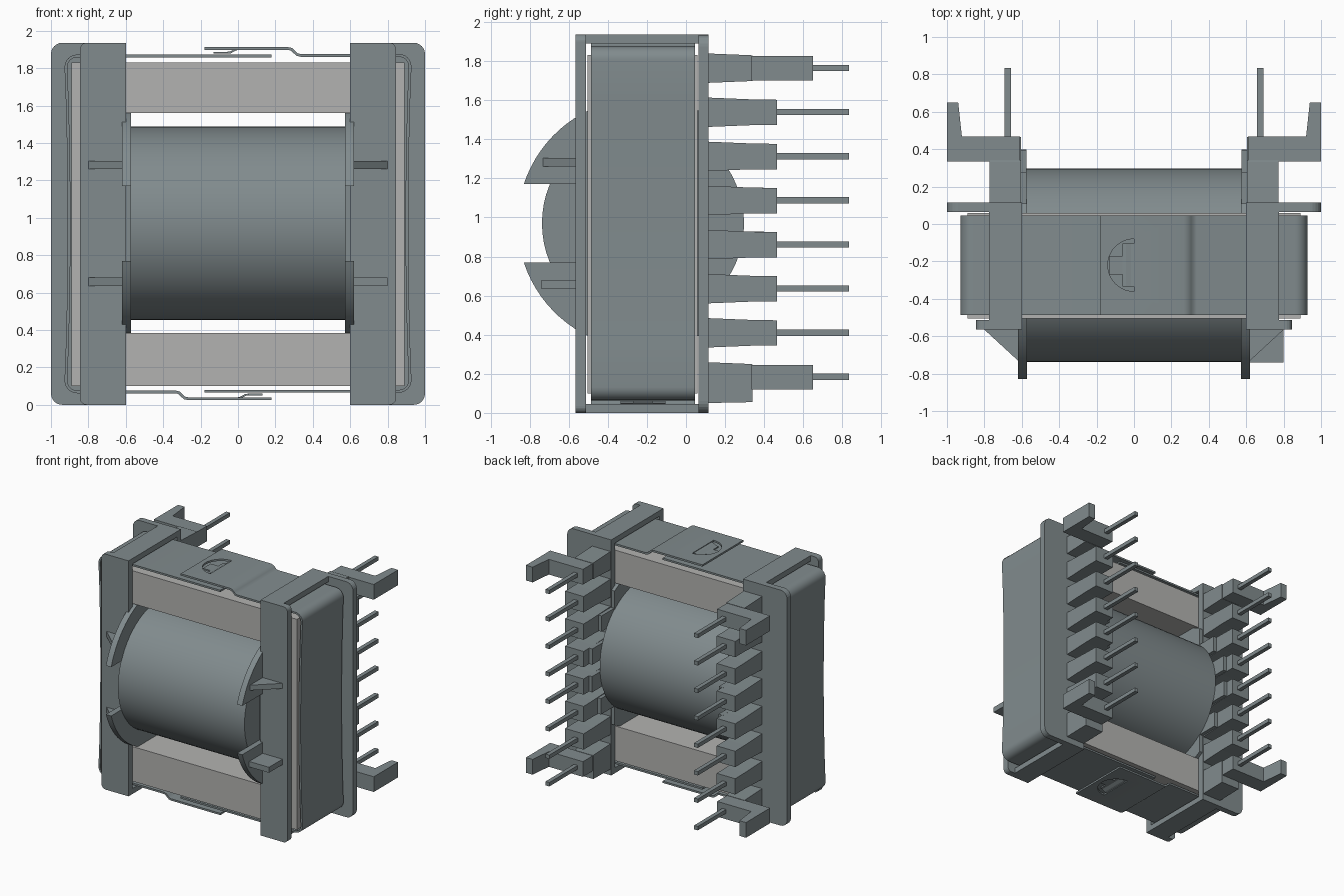
import bpy, bmesh, math
from mathutils import Vector

if "Cube" in bpy.data.objects:
    bpy.data.objects.remove(bpy.data.objects["Cube"], do_unlink=True)


def material(name, rgb):
    m = bpy.data.materials.new(name)
    m.use_nodes = True
    m.diffuse_color = (*rgb, 1)
    m.node_tree.nodes["Principled BSDF"].inputs["Base Color"].default_value = (*rgb, 1)
    return m


SLATE = material("slate grey", (0.22, 0.26, 0.27))
FERRITE = material("light ferrite grey", (0.45, 0.45, 0.44))
CY, CZ = -0.22, 0.97          # winding axis


def add_prism(bm, pts, axis, lo, hi):
    """Extrude a 2D outline along an axis."""
    place = {"x": lambda a, b, c: (c, a, b),
             "y": lambda a, b, c: (a, c, b),
             "z": lambda a, b, c: (a, b, c)}[axis]
    low = [bm.verts.new(place(a, b, lo)) for a, b in pts]
    high = [bm.verts.new(place(a, b, hi)) for a, b in pts]
    bm.faces.new(low)
    bm.faces.new(high[::-1])
    n = len(pts)
    for i in range(n):
        j = (i + 1) % n
        bm.faces.new((low[i], high[i], high[j], low[j]))


def add_box(bm, x, y, z):
    add_prism(bm, [(x[0], y[0]), (x[1], y[0]), (x[1], y[1]), (x[0], y[1])], "z", *z)


def finish(bm, name, mat, smooth=False):
    bmesh.ops.recalc_face_normals(bm, faces=bm.faces)
    me = bpy.data.meshes.new(name)
    bm.to_mesh(me)
    bm.free()
    ob = bpy.data.objects.new(name, me)
    bpy.context.collection.objects.link(ob)
    me.materials.append(mat)
    if smooth:
        bpy.ops.object.select_all(action="DESELECT")
        ob.select_set(True)
        bpy.context.view_layer.objects.active = ob
        bpy.ops.object.shade_smooth_by_angle(angle=math.radians(35))
    return ob


def arc(cx, cy, r, a0, a1, n):
    return [(cx + r * math.cos(math.radians(a0 + (a1 - a0) * i / n)),
             cy + r * math.sin(math.radians(a0 + (a1 - a0) * i / n))) for i in range(n + 1)]


def strip(path, t):
    """Give an open path a constant thickness."""
    p = [Vector(q) for q in path]
    left, right = [], []
    for i, q in enumerate(p):
        d = (p[min(i + 1, len(p) - 1)] - p[max(i - 1, 0)]).normalized()
        n = Vector((-d.y, d.x)) * t / 2
        left.append(tuple(q + n))
        right.append(tuple(q - n))
    return left + right[::-1]


# Winding
bm = bmesh.new()
add_prism(bm, arc(CY, CZ, 0.517, 0, 354.375, 63), "x", -0.575, 0.575)
finish(bm, "winding", SLATE, True)

# Ferrite core frame
bm = bmesh.new()
for z in ((0.10, 0.385), (1.56, 1.83)):
    add_box(bm, (-0.89, 0.89), (-0.505, 0.06), z)
for x in ((-0.89, -0.615), (0.615, 0.89)):
    add_box(bm, x, (-0.505, 0.06), (0.385, 1.56))
finish(bm, "ferrite_core", FERRITE)


def plate_outline(s, outer, r):
    pts = [(0.60, 0.0)] + arc(outer - r, r, r, -90, 0, 6)
    pts += arc(outer - r, 1.935 - r, r, 0, 90, 6) + [(0.60, 1.935)]
    return [(s * x, z) for x, z in pts]


PIN_Z = [0.185 + 0.2257 * i for i in range(8)]

for s, side in ((1, "left"), (-1, "right")):
    def span(a, b):
        return (min(s * a, s * b), max(s * a, s * b))

    # Bobbin end frame: front plate, back plate, top and bottom bridges
    bm = bmesh.new()
    add_prism(bm, plate_outline(s, 0.845, 0.035), "y", -0.565, -0.512)
    add_prism(bm, plate_outline(s, 1.0, 0.06), "y", 0.065, 0.115)
    for z in ((0.0, 0.045), (1.89, 1.935)):
        add_box(bm, span(0.60, 0.775), (-0.54, 0.09), z)
    finish(bm, side + "_bobbin_frame", SLATE)

    # Round winding flange, notched at the front
    bm = bmesh.new()
    outline = arc(CY, CZ, 0.642, 59, 161.8, 24) + [(-0.54, 1.17), (-0.54, 0.77)]
    outline += arc(CY, CZ, 0.642, 198.2, 301, 24)
    add_prism(bm, outline, "x", *span(0.572, 0.62))
    # Flange remnants behind the terminal blocks
    for z in PIN_Z[2:6]:
        far = max(abs(z - 0.065 - CZ), abs(z + 0.065 - CZ))
        reach = math.sqrt(0.642 ** 2 - far ** 2) + CY
        add_box(bm, span(0.575, 0.615), (0.10, reach), (z - 0.065, z + 0.065))
    finish(bm, side + "_winding_flange", SLATE, True)

    # Terminal blocks with tapered sides
    bm = bmesh.new()
    for i, z in enumerate(PIN_Z):
        low = 0.05 if i == 0 else z - 0.077
        low2 = 0.055 if i == 0 else z - 0.067
        end = 0.34 if i in (0, 7) else 0.465
        add_prism(bm, [(0.09, low), (0.335, low2), (end, low2),
                       (end, z + 0.063), (0.335, z + 0.065), (0.09, z + 0.075)],
                  "x", *span(0.605, 0.773))
    finish(bm, side + "_terminal_blocks", SLATE)

    # Corner stand-off feet
    bm = bmesh.new()
    foot = [(0.61, 0.335), (1.0, 0.335), (1.0, 0.65), (0.94, 0.65), (0.92, 0.467), (0.61, 0.467)]
    for z in (PIN_Z[0], PIN_Z[7]):
        add_prism(bm, [(s * x, y) for x, y in foot], "z", z - 0.065, z + 0.06)
    finish(bm, side + "_standoff_feet", SLATE)

    # Terminal pins
    bm = bmesh.new()
    for z in PIN_Z:
        add_box(bm, span(0.658, 0.692), (0.42, 0.835), (z - 0.016, z + 0.016))
    finish(bm, side + "_pins", SLATE)

    # Wire guides on the front
    bm = bmesh.new()
    wedge = [(s * 0.61, -0.74), (s * 0.80, -0.565), (s * 0.61, -0.565)]
    add_prism(bm, wedge, "z", 1.26, 1.303)
    if s > 0:
        add_box(bm, (0.61, 0.80), (-0.74, -0.55), (0.635, 0.68))
    else:
        add_prism(bm, wedge, "z", 0.635, 0.68)
    finish(bm, side + "_wire_guides", SLATE)

    # Spring clip: the second one is the first turned half a turn
    def turn(pts):
        return [(s * x, z if s > 0 else 1.937 - z) for x, z in pts]

    path = [(-0.18, 1.905), (0.265, 1.905), (0.285, 1.901), (0.30, 1.888),
            (0.315, 1.873), (0.335, 1.868)]
    path += arc(0.86, 1.808, 0.06, 90, 0, 6)
    path += [(0.912, 1.60), (0.905, 1.30), (0.903, 0.97), (0.905, 0.64), (0.912, 0.34)]
    path += arc(0.86, 0.132, 0.06, 0, -90, 6) + [(-0.18, 0.072)]
    bm = bmesh.new()
    add_prism(bm, turn(strip(path, 0.015)), "y", -0.487, 0.045)
    clip = finish(bm, side + "_spring_clip", SLATE, True)

    # Half-round opening in the clip
    bm = bmesh.new()
    zc = 1.905 if s > 0 else 0.032
    half = [(s * x, y) for x, y in arc(0.0, CY, 0.14, 90, 270, 20)]
    add_prism(bm, half, "z", zc - 0.015, zc + 0.015)
    cutter = finish(bm, "clip_cutter", SLATE)
    cutter.hide_render = True
    mod = clip.modifiers.new("opening", "BOOLEAN")
    mod.operation = "DIFFERENCE"
    mod.object = cutter
    bpy.context.view_layer.objects.active = clip
    bpy.ops.object.modifier_apply(modifier="opening")
    bpy.data.objects.remove(cutter, do_unlink=True)

    # Latch tongue bent into the opening
    bm = bmesh.new()
    tongue = [(0.01, 1.905), (-0.015, 1.898), (-0.04, 1.884), (-0.06, 1.882), (-0.13, 1.882)]
    add_prism(bm, turn(strip(tongue, 0.01)), "y", CY - 0.05, CY + 0.05)
    add_prism(bm, turn(strip(tongue[:4], 0.01)), "y", CY - 0.115, CY + 0.115)
    finish(bm, side + "_latch_tongue", SLATE)
